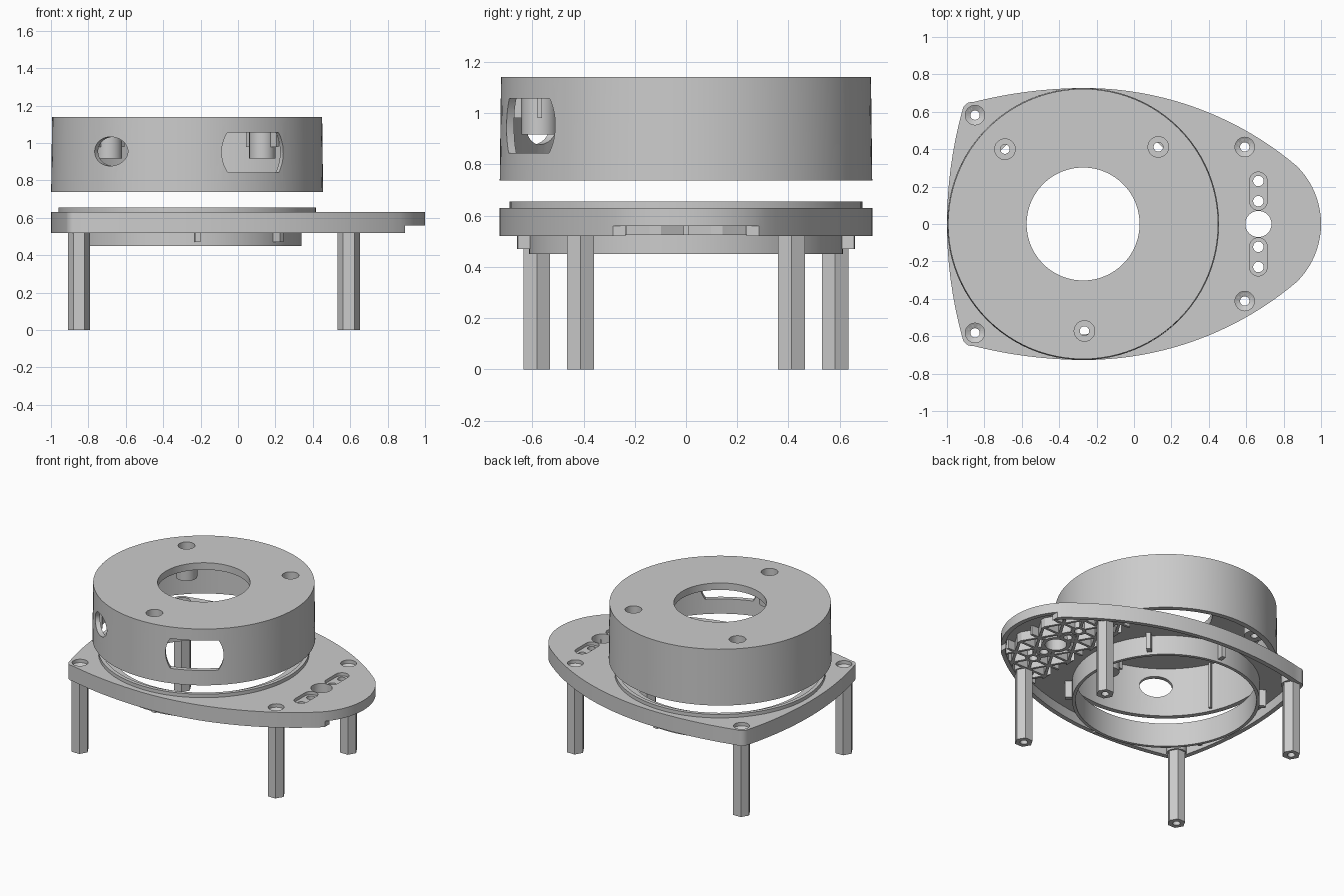
import bpy, bmesh, math
from mathutils import Matrix, Vector

if "Cube" in bpy.data.objects:
    bpy.data.objects.remove(bpy.data.objects["Cube"])

CX = -0.272  # axis of the round cap and bearing ring


def finish(name, bm, m=None):
    bmesh.ops.remove_doubles(bm, verts=bm.verts, dist=1e-5)
    bmesh.ops.recalc_face_normals(bm, faces=bm.faces)
    if m:
        bm.transform(m)
    me = bpy.data.meshes.new(name)
    bm.to_mesh(me)
    bm.free()
    ob = bpy.data.objects.new(name, me)
    bpy.context.collection.objects.link(ob)
    return ob


def lathe(name, prof, x=0, y=0, n=32):
    """Revolve a closed (radius, z) profile around a vertical axis."""
    bm = bmesh.new()
    rings = [[bm.verts.new((x + r * math.cos(2 * math.pi * i / n), y + r * math.sin(2 * math.pi * i / n), z))
              for r, z in prof] for i in range(n)]
    k = len(prof)
    for i in range(n):
        a, b = rings[i], rings[(i + 1) % n]
        for j in range(k):
            j2 = (j + 1) % k
            r1, r2 = prof[j][0], prof[j2][0]
            if r1 == 0 and r2 == 0:
                continue
            if r1 == 0:
                bm.faces.new((a[j], a[j2], b[j2]))
            elif r2 == 0:
                bm.faces.new((a[j], a[j2], b[j]))
            else:
                bm.faces.new((a[j], a[j2], b[j2], b[j]))
    return finish(name, bm)


def cyl(name, r, z0, z1, x=0, y=0, n=32):
    return lathe(name, [(0, z0), (r, z0), (r, z1), (0, z1)], x, y, n)


def tube(name, r0, r1, z0, z1, x, y, n=32):
    return lathe(name, [(r0, z0), (r1, z0), (r1, z1), (r0, z1)], x, y, n)


def prism(name, pts, z0, z1, m=None):
    bm = bmesh.new()
    lo = [bm.verts.new((p[0], p[1], z0)) for p in pts]
    hi = [bm.verts.new((p[0], p[1], z1)) for p in pts]
    bm.faces.new(lo)
    bm.faces.new(hi)
    for i in range(len(pts)):
        j = (i + 1) % len(pts)
        bm.faces.new((lo[i], lo[j], hi[j], hi[i]))
    return finish(name, bm, m)


def box(name, size, loc, ang=0):
    bm = bmesh.new()
    bmesh.ops.create_cube(bm, size=1)
    m = Matrix.Translation(loc) @ Matrix.Rotation(ang, 4, 'Z') @ Matrix.Diagonal((*size, 1))
    return finish(name, bm, m)


def boolean(ob, cutter, op='DIFFERENCE', self_hit=False):
    md = ob.modifiers.new("cut", 'BOOLEAN')
    md.object, md.operation, md.solver, md.use_self = cutter, op, 'EXACT', self_hit
    bpy.context.view_layer.objects.active = ob
    bpy.ops.object.modifier_apply(modifier=md.name)
    bpy.data.objects.remove(cutter)


def join(name, obs):
    bm = bmesh.new()
    for o in obs:
        bm.from_mesh(o.data)
        bpy.data.objects.remove(o)
    me = bpy.data.meshes.new(name)
    bm.to_mesh(me)
    bm.free()
    ob = bpy.data.objects.new(name, me)
    bpy.context.collection.objects.link(ob)
    return ob


def arc3(a, b, c, n):
    """Points on the arc a-b-c, leaving out c."""
    (ax, ay), (bx, by), (cx, cy) = a, b, c
    d = 2 * (ax * (by - cy) + bx * (cy - ay) + cx * (ay - by))
    A, B, C = ax * ax + ay * ay, bx * bx + by * by, cx * cx + cy * cy
    o = Vector(((A * (by - cy) + B * (cy - ay) + C * (ay - by)) / d,
                (A * (cx - bx) + B * (ax - cx) + C * (bx - ax)) / d))
    va, vc = Vector(a) - o, Vector(c) - o
    t0 = math.atan2(va.y, va.x)
    dt = (math.atan2(vc.y, vc.x) - t0 + math.pi) % (2 * math.pi) - math.pi
    return [(o.x + va.length * math.cos(t0 + dt * i / n), o.y + va.length * math.sin(t0 + dt * i / n))
            for i in range(n)]


# base plate: hollow shell with a skirt
half = (arc3((-1, 0), (-0.98, 0.3), (-0.917, 0.61), 10) + arc3((-0.917, 0.61), (-0.9, 0.64), (-0.86, 0.652), 6)
        + arc3((-0.86, 0.652), (-0.57, 0.707), (-0.27, 0.727), 10)
        + arc3((-0.27, 0.727), (0.353, 0.614), (0.87, 0.31), 20)
        + arc3((0.87, 0.31), (0.9655, 0.17), (1, 0), 10) + [(1, 0)])
outline = half + [(x, -y) for x, y in half[-2:0:-1]]
inset = [(x * 0.968, y * 0.955) for x, y in outline]
plate = prism("base_plate", outline, 0.52, 0.63)
boolean(plate, prism("c", inset, 0.4, 0.59))
boolean(plate, cyl("c", 0.655, 0.3, 0.8, CX, 0, 96))
boolean(plate, box("c", (0.4, 2, 0.2), (1.093, 0, 0.46)))

# stiffening grid under the nose
ribs = []
for ang in (0, 60, 120):
    a = math.radians(ang)
    for k in range(-6, 7):
        o = k * 0.12
        ribs.append(box("r", (2, 0.018, 0.07), (0.665 - o * math.sin(a), o * math.cos(a), 0.56), a))
grid = join("nose_grid", ribs)
boolean(grid, prism("c", [(x * 1.012, y * 1.015) for x, y in inset if 0.42 < x < 0.88], 0.5, 0.7),
        'INTERSECT', True)
posts = [cyl("nose_post", 0.095, 0.525, 0.6, 0.665, 0)]
posts += [cyl("nose_post", 0.05, 0.525, 0.6, 0.665, s * y) for s in (1, -1) for y in (0.122, 0.23)]

# nose openings: centre hole, small holes and slot recesses
spots = [(0.07, 0)] + [(0.028, s * y) for s in (1, -1) for y in (0.122, 0.23)]
for ob in [plate, grid]:
    for r, y in spots:
        boolean(ob, cyl("c", r, 0.4, 0.8, 0.665, y))
for p, (r, y) in zip(posts, spots):
    boolean(p, cyl("c", r, 0.4, 0.8, 0.665, y))
for s in (1, -1):
    slot = [(0.665 + 0.047 * math.cos(t), s * 0.176 + math.copysign(0.055, math.sin(t)) + 0.047 * math.sin(t))
            for t in [math.pi * (i + 0.5) / 12 for i in range(24)]]
    for ob in [plate] + posts:
        boolean(ob, prism("c", slot, 0.607, 0.8))

# four hexagonal legs with screw holes
for x, yy in ((-0.85, 0.582), (0.592, 0.412)):
    for s in (1, -1):
        y = s * yy
        prof = [(0, -0.1), (0.025, -0.1), (0.025, 0.59), (0.052, 0.605), (0.052, 0.8), (0, 0.8)]
        leg = cyl("leg", 0.06, 0, 0.6, x, y, 6)
        collar = cyl("leg_collar", 0.066, 0.525, 0.6, x, y)
        for ob in (leg, collar, plate, grid):
            boolean(ob, lathe("c", prof, x, y))

# bearing ring with locating lip and lower wall
lathe("bearing_ring", [(0.59, 0.45), (0.612, 0.45), (0.612, 0.59), (0.688, 0.59), (0.688, 0.655),
                       (0.662, 0.655), (0.662, 0.62), (0.59, 0.62)], CX, 0, 96)
for deg in (-85, -40, 40, 85, 150, 210):
    a = math.radians(deg)
    box("ring_tab", (0.06, 0.03, 0.12), (CX + 0.63 * math.cos(a), 0.63 * math.sin(a), 0.53), a)

# cap: open-bottomed drum with a central hole
cap = lathe("cap", [(0.302, 1.14), (0.722, 1.14), (0.727, 0.737), (0.692, 0.737), (0.692, 1.09), (0.302, 1.09)],
            CX, 0, 96)


def side_cut(deg, rx, rz, clip, zc):
    pts = []
    t0 = math.asin(min(1, clip / rz))
    for c in (0, math.pi):
        pts += [(rx * math.cos(c + t), rz * math.sin(c + t))
                for t in [-t0 + 2 * t0 * (i + 0.5) / 16 for i in range(16)]]
    m = (Matrix.Translation((CX, 0, zc)) @ Matrix.Rotation(math.radians(deg + 90), 4, 'Z')
         @ Matrix.Rotation(math.pi / 2, 4, 'X'))
    boolean(cap, prism("c", pts, 0.5, 0.85, m))


side_cut(-60, 0.19, 0.19, 0.113, 0.95)
side_cut(-124.5, 0.108, 0.078, 0.078, 0.955)

# cap screw bosses, gussets and inner guide ribs
for x, y in ((-0.69, 0.4), (0.13, 0.412), (-0.265, -0.572)):
    boss = cyl("cap_boss", 0.07, 0.917, 1.1, x, y)
    for ob in (boss, cap):
        boolean(ob, lathe("c", [(0, 0.8), (0.025, 0.8), (0.025, 0.96), (0.055, 0.96), (0.055, 1.3), (0, 1.3)], x, y))
    a = math.atan2(y, x - CX)
    for d in (-1.57, 0, 1.57):
        box("boss_gusset", (0.05, 0.016, 0.12),
            (x + 0.088 * math.cos(a + d), y + 0.088 * math.sin(a + d), 1.04), a + d)
for deg in (-155, -25, 90):
    a = math.radians(deg)
    box("guide_rib", (0.025, 0.016, 0.34), (CX + 0.684 * math.cos(a), 0.684 * math.sin(a), 0.925), a)

# smooth round walls, keep edges sharp
bpy.ops.object.select_all(action='SELECT')
bpy.context.view_layer.objects.active = cap
bpy.ops.object.shade_smooth_by_angle(angle=math.radians(30))
